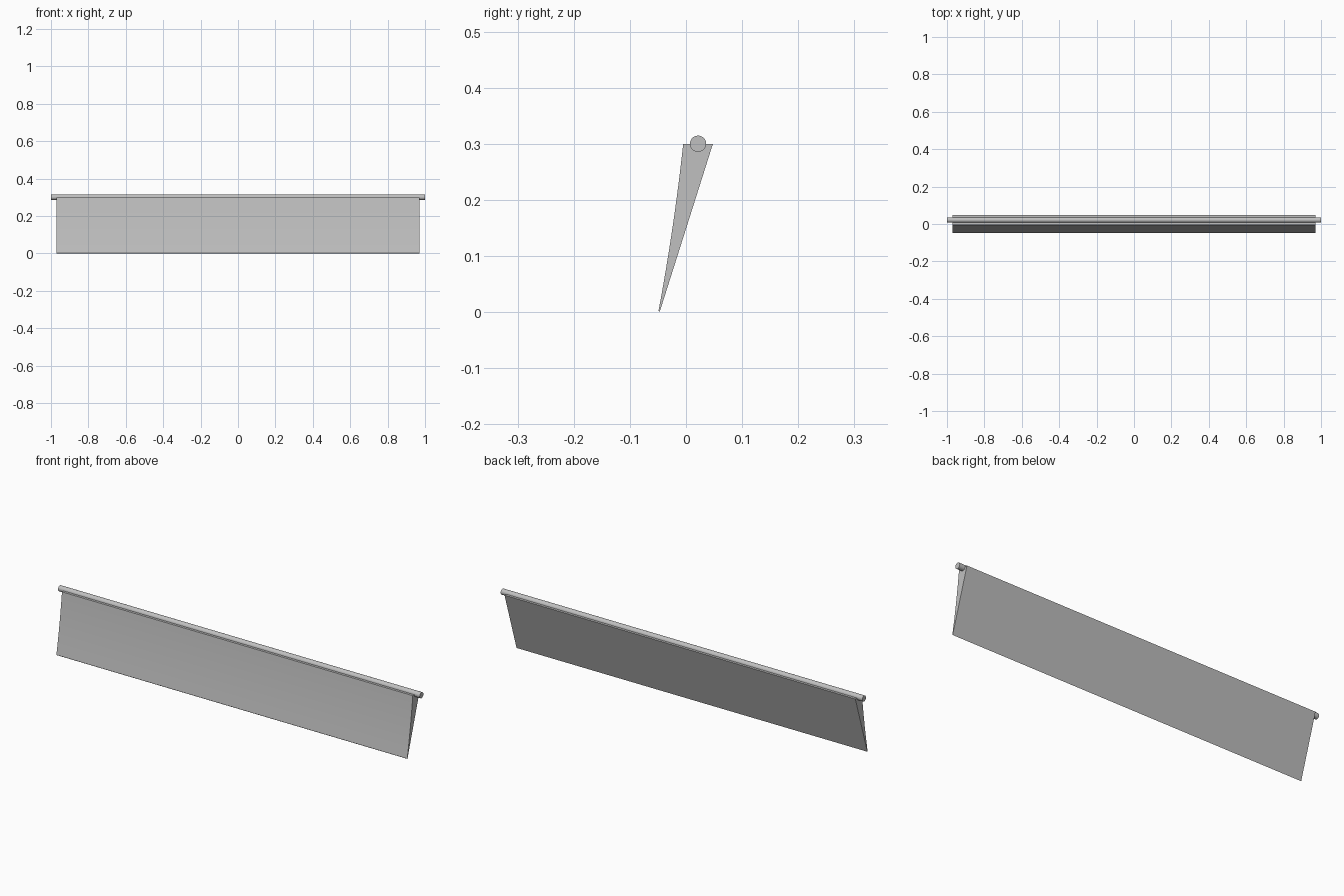
import bpy, bmesh, math

cube = bpy.data.objects.get("Cube")
if cube:
    bpy.data.objects.remove(cube, do_unlink=True)

grey = bpy.data.materials.new("plain_grey")
grey.use_nodes = True
grey.diffuse_color = (0.53, 0.53, 0.53, 1)
grey.node_tree.nodes["Principled BSDF"].inputs["Base Color"].default_value = (0.53, 0.53, 0.53, 1)


def extrude_along_x(name, profile, half_length):
    """Solid prism from a (y, z) outline, centred on x = 0."""
    bm = bmesh.new()
    face = bm.faces.new([bm.verts.new((-half_length, y, z)) for y, z in profile])
    moved = bmesh.ops.extrude_face_region(bm, geom=[face])["geom"]
    verts = [v for v in moved if isinstance(v, bmesh.types.BMVert)]
    bmesh.ops.translate(bm, verts=verts, vec=(2 * half_length, 0, 0))
    bmesh.ops.recalc_face_normals(bm, faces=bm.faces)
    mesh = bpy.data.meshes.new(name)
    bm.to_mesh(mesh)
    bm.free()
    mesh.materials.append(grey)
    obj = bpy.data.objects.new(name, mesh)
    bpy.context.collection.objects.link(obj)
    bpy.ops.object.select_all(action="DESELECT")
    obj.select_set(True)
    bpy.context.view_layer.objects.active = obj
    bpy.ops.object.shade_smooth_by_angle(angle=math.radians(30))
    return obj


# Tapered blade: hollow curved front, flat back, narrow bottom edge
TOP, STEPS = 0.30, 12
front = []
for i in range(STEPS + 1):
    t = i / STEPS
    front.append((-0.049 + 0.044 * t + 0.012 * t * (1 - t), 0.002 + (TOP - 0.002) * t))
extrude_along_x("blade", front + [(0.048, TOP), (-0.047, 0)], 0.97)

# Hinge rod running through the top edge, ends sticking out
SIDES, RADIUS = 32, 0.0145
ring = [(0.0215 + RADIUS * math.cos(math.tau * i / SIDES),
         TOP + RADIUS * math.sin(math.tau * i / SIDES)) for i in range(SIDES)]
extrude_along_x("hinge_rod", ring, 1.0)
